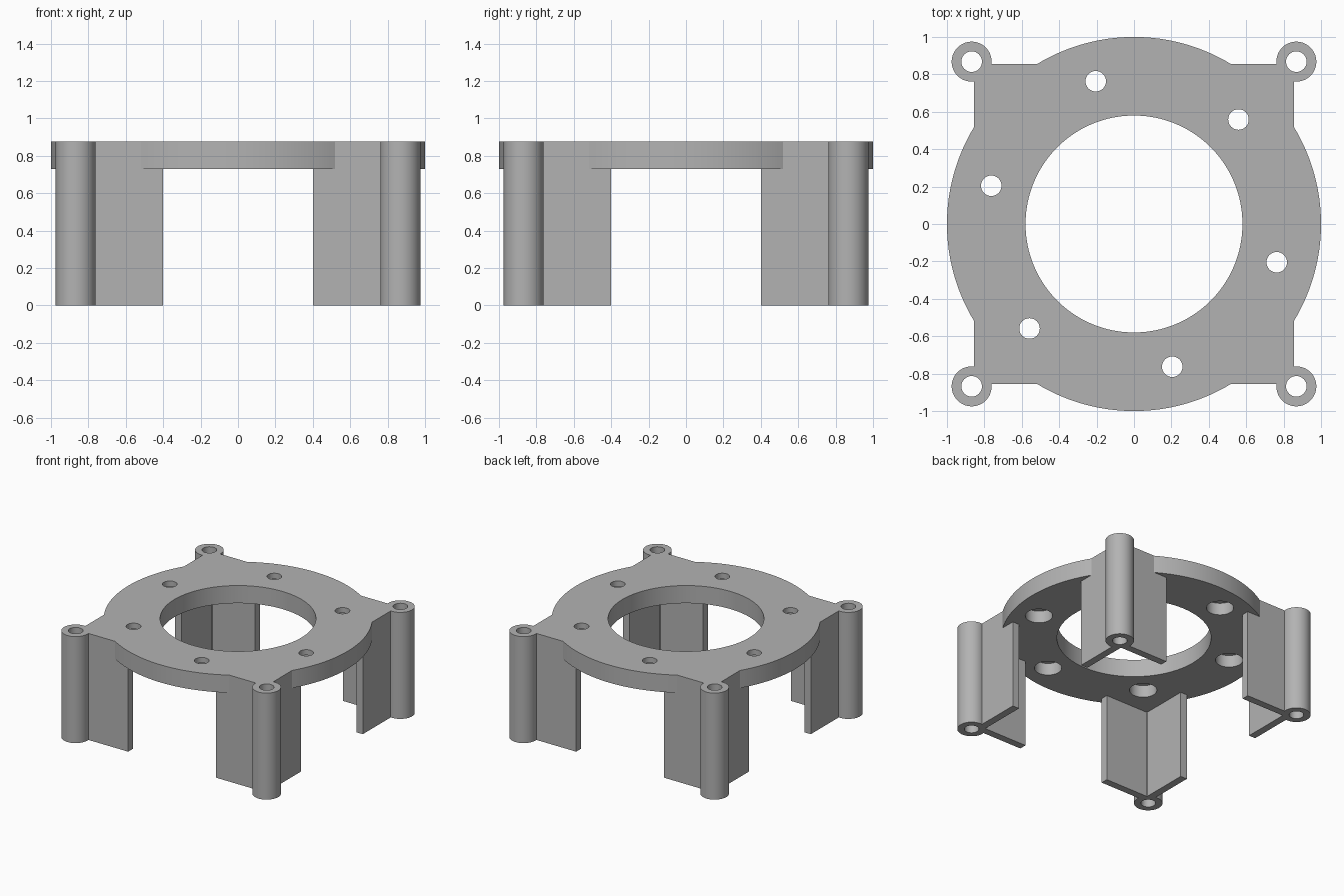
import bpy, bmesh, math

if "Cube" in bpy.data.objects:
    bpy.data.objects.remove(bpy.data.objects["Cube"])

TOP, PLATE_Z = 0.875, 0.73      # plate top and underside
SQ, WALL, END = 0.855, 0.06, 0.40   # square half-width, wall thickness, wall end
POST, POST_R, BORE_R = 0.868, 0.107, 0.055

metal = bpy.data.materials.new("grey")
metal.diffuse_color = (0.45, 0.45, 0.45, 1)
metal.use_nodes = True
metal.node_tree.nodes["Principled BSDF"].inputs["Base Color"].default_value = metal.diffuse_color


def prism(name, pts, z0, z1):
    """Extrude a counter-clockwise outline from z0 to z1."""
    bm = bmesh.new()
    face = bm.faces.new([bm.verts.new((x, y, z0)) for x, y in pts])
    ext = bmesh.ops.extrude_face_region(bm, geom=[face])
    for v in ext["geom"]:
        if isinstance(v, bmesh.types.BMVert):
            v.co.z = z1
    bmesh.ops.recalc_face_normals(bm, faces=bm.faces[:])
    me = bpy.data.meshes.new(name)
    bm.to_mesh(me)
    bm.free()
    me.materials.append(metal)
    ob = bpy.data.objects.new(name, me)
    bpy.context.collection.objects.link(ob)
    return ob


def circle(cx, cy, r, n):
    return [(cx + r * math.cos(2 * math.pi * i / n),
             cy + r * math.sin(2 * math.pi * i / n)) for i in range(n)]


def turn(pts, k):
    """Rotate an outline by k quarter turns."""
    for _ in range(k):
        pts = [(-y, x) for x, y in pts]
    return pts


def combine(target, tool, operation):
    mod = target.modifiers.new("combine", 'BOOLEAN')
    mod.operation, mod.solver, mod.object = operation, 'EXACT', tool
    bpy.context.view_layer.objects.active = target
    bpy.ops.object.modifier_apply(modifier=mod.name)
    bpy.data.objects.remove(tool, do_unlink=True)


# Plate outline: a disc bulging out of a square, one arc and corner per side
half = math.acos(SQ)
quarter = [(math.cos(a), math.sin(a))
           for a in (half * (2 * i / 32 - 1) for i in range(33))] + [(SQ, SQ)]
outline = [p for k in range(4) for p in turn(quarter, k)]
bracket = prism("motor_bracket", outline, PLATE_Z, TOP)

# L-shaped corner walls and round posts
inner = SQ - WALL
corner = [(END, inner), (inner, inner), (inner, END), (SQ, END), (SQ, SQ), (END, SQ)]
for k in range(4):
    combine(bracket, prism("corner_wall", turn(corner, k), 0, TOP), 'UNION')
for sx in (-1, 1):
    for sy in (-1, 1):
        combine(bracket, prism("post", circle(sx * POST, sy * POST, POST_R, 48), 0, TOP), 'UNION')

# Centre opening and post bores
combine(bracket, prism("opening", circle(0, 0, 0.58, 128), 0.5, 1), 'DIFFERENCE')
for sx in (-1, 1):
    for sy in (-1, 1):
        combine(bracket, prism("bore", circle(sx * POST, sy * POST, BORE_R, 32), -0.1, 1), 'DIFFERENCE')

# Ring of screw holes, counterbored from below
for i in range(6):
    a = math.radians(45 + 60 * i)
    x, y = 0.79 * math.cos(a), 0.79 * math.sin(a)
    combine(bracket, prism("screw_hole", circle(x, y, BORE_R, 32), 0.6, 1), 'DIFFERENCE')
    combine(bracket, prism("counterbore", circle(x, y, 0.103, 40), 0.6, 0.83), 'DIFFERENCE')

bpy.ops.object.select_all(action='DESELECT')
bracket.select_set(True)
bpy.context.view_layer.objects.active = bracket
bpy.ops.object.shade_smooth_by_angle(angle=math.radians(30))
